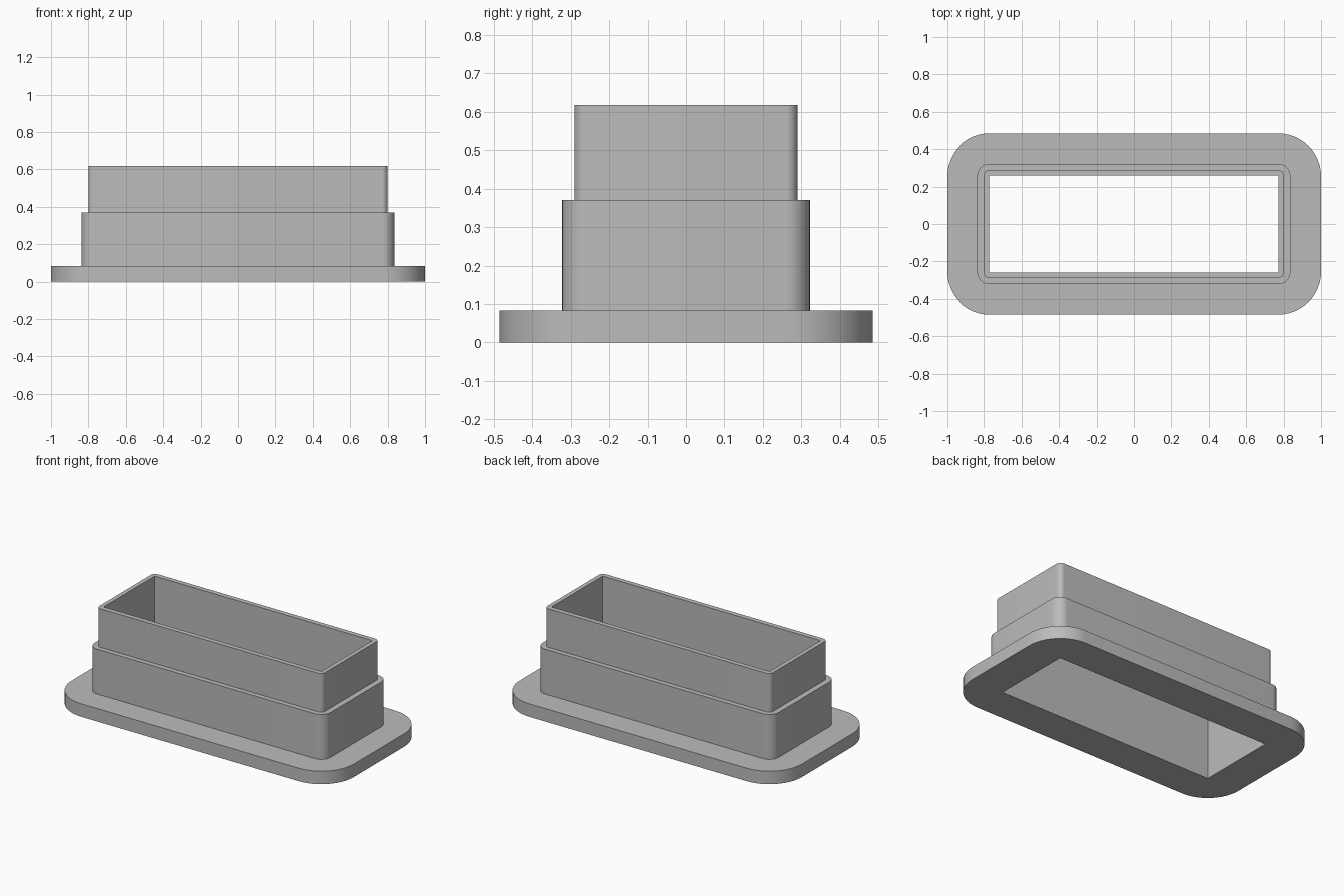
import bpy, bmesh, math

cube = bpy.data.objects.get("Cube")
if cube:
    bpy.data.objects.remove(cube, do_unlink=True)

# Plain grey material
grey = bpy.data.materials.new("plain grey")
grey.use_nodes = True
colour = (0.5, 0.5, 0.5, 1)
grey.diffuse_color = colour
grey.node_tree.nodes["Principled BSDF"].inputs["Base Color"].default_value = colour

STEPS = 12  # segments per rounded corner


def rounded_ring(bm, half_x, half_y, radius, z):
    """Counter-clockwise rounded rectangle of vertices."""
    ring = []
    for i, (sx, sy) in enumerate([(1, 1), (-1, 1), (-1, -1), (1, -1)]):
        for k in range(STEPS + 1):
            a = (i + k / STEPS) * math.pi / 2
            ring.append(bm.verts.new((sx * (half_x - radius) + radius * math.cos(a),
                                      sy * (half_y - radius) + radius * math.sin(a), z)))
    return ring


# Outlines: half width, half depth, corner radius
bore = (0.772, 0.258, 0)
flange = (1.0, 0.485, 0.23)
collar = (0.836, 0.322, 0.065)
spigot = (0.8, 0.29, 0.03)

# Stepped wall section, walked up the outside and back down the bore
section = [(bore, 0), (flange, 0), (flange, 0.083), (collar, 0.083),
           (collar, 0.37), (spigot, 0.37), (spigot, 0.617), (bore, 0.617)]

bm = bmesh.new()
rings = [rounded_ring(bm, *outline, z) for outline, z in section]
for lower, upper in zip(rings, rings[1:] + rings[:1]):
    for j in range(len(lower)):
        n = (j + 1) % len(lower)
        bm.faces.new((lower[j], lower[n], upper[n], upper[j]))
# Collapse the coincident points at the square bore corners
bmesh.ops.remove_doubles(bm, verts=bm.verts, dist=1e-5)
bmesh.ops.recalc_face_normals(bm, faces=bm.faces)

mesh = bpy.data.meshes.new("flanged_sleeve")
bm.to_mesh(mesh)
bm.free()
mesh.materials.append(grey)
sleeve = bpy.data.objects.new("flanged_sleeve", mesh)
bpy.context.collection.objects.link(sleeve)

# Smooth corners, crisp step edges
bpy.ops.object.select_all(action="DESELECT")
sleeve.select_set(True)
bpy.context.view_layer.objects.active = sleeve
bpy.ops.object.shade_smooth_by_angle(angle=math.radians(30))
